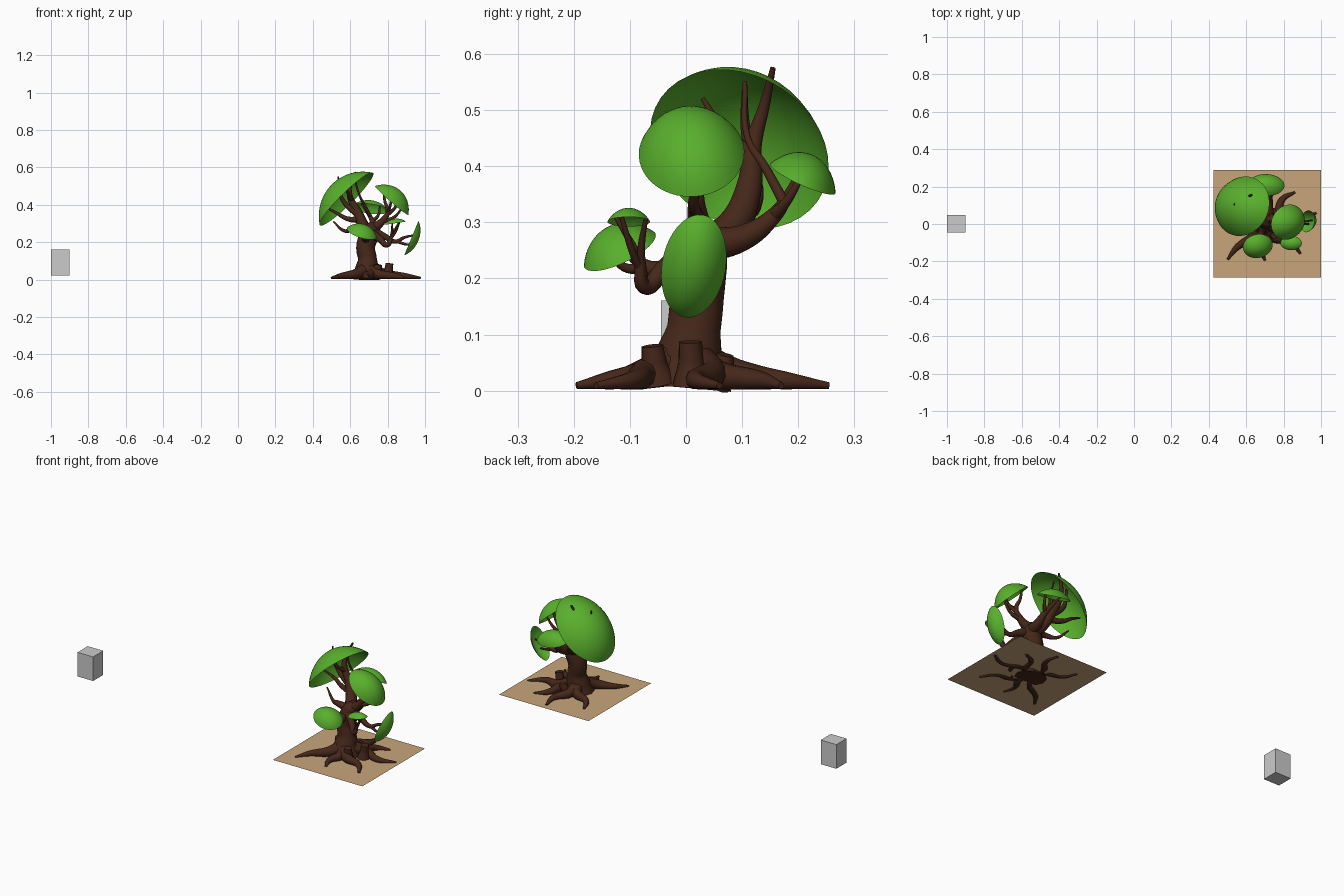
import bpy, bmesh, math
from mathutils import Vector, Matrix


def material(name, rgb):
    m = bpy.data.materials.new(name)
    m.diffuse_color = (*rgb, 1)
    return m


WOOD = material("wood", (0.06, 0.02, 0.01))
LEAF = material("leaf", (0.1, 0.43, 0.026))
SOIL = material("soil", (0.58, 0.38, 0.2))


def add_mesh(name, bm, mat=None, smooth=False):
    me = bpy.data.meshes.new(name)
    bm.to_mesh(me)
    bm.free()
    ob = bpy.data.objects.new(name, me)
    bpy.context.collection.objects.link(ob)
    if mat:
        me.materials.append(mat)
    for p in me.polygons:
        p.use_smooth = smooth
    return ob


def limbs(name, paths):
    """Tapered round limbs; each path is a list of (x, y, z, radius)."""
    cu = bpy.data.curves.new(name, 'CURVE')
    cu.dimensions = '3D'
    cu.bevel_depth = 1
    cu.bevel_resolution = 3
    cu.resolution_u = 6
    cu.use_fill_caps = True
    for path in paths:
        sp = cu.splines.new('BEZIER')
        sp.bezier_points.add(len(path) - 1)
        for bp, (x, y, z, r) in zip(sp.bezier_points, path):
            bp.co = (x, y, z)
            bp.radius = r
            bp.handle_left_type = bp.handle_right_type = 'AUTO'
    tmp = bpy.data.objects.new(name + "_curve", cu)
    bpy.context.collection.objects.link(tmp)
    bpy.context.view_layer.update()
    me = bpy.data.meshes.new_from_object(
        tmp.evaluated_get(bpy.context.evaluated_depsgraph_get()))
    bpy.data.objects.remove(tmp)
    bm = bmesh.new()
    bm.from_mesh(me)
    return add_mesh(name, bm, WOOD, True)


def canopy(name, center, normal, long_axis, a, b, depth):
    """Open curved shell: spherical cap stretched to an elliptical rim."""
    bm = bmesh.new()
    bmesh.ops.create_uvsphere(bm, u_segments=40, v_segments=32, radius=1)
    ang = math.radians(180 / 32 * 10)
    c, s = math.cos(ang), math.sin(ang)
    bmesh.ops.delete(bm, geom=[v for v in bm.verts if v.co.z < c - 1e-4], context='VERTS')
    n = Vector(normal).normalized()
    u = Vector(long_axis)
    u = (u - n * u.dot(n)).normalized()
    w = n.cross(u)
    for v in bm.verts:
        x, y, z = v.co
        v.co = Vector(center) + u * (a * x / s) + w * (b * y / s) + n * (depth * (z - c) / (1 - c))
    return add_mesh(name, bm, LEAF, True)


# Separate grey reference block
bm = bmesh.new()
bmesh.ops.create_cube(bm, size=1, matrix=Matrix.Translation((-0.95, 0.002, 0.091))
                      @ Matrix.Diagonal((0.1, 0.093, 0.14, 1)))
add_mesh("block", bm)

# Ground sheet
bm = bmesh.new()
bmesh.ops.create_grid(bm, x_segments=1, y_segments=1, size=0.2875,
                      matrix=Matrix.Translation((0.7115, 0.002, 0.009)))
add_mesh("ground_sheet", bm, SOIL)

# Trunk
limbs("trunk", [[(0.69, 0.0, 0.005, 0.085), (0.69, 0.004, 0.05, 0.066), (0.692, 0.014, 0.11, 0.05),
                 (0.682, 0.02, 0.17, 0.05), (0.698, 0.024, 0.23, 0.052),
                 (0.715, 0.028, 0.28, 0.042), (0.72, 0.03, 0.305, 0.015)]])

# Roots: from the trunk foot out to each tip, with a slight bend
roots = []
for tx, ty, bend in [(0.50, -0.19, 0.01), (0.89, -0.16, -0.02), (0.975, 0.06, 0.025),
                     (0.72, 0.255, 0.02), (0.53, 0.18, -0.02), (0.70, -0.195, 0.015),
                     (0.86, 0.17, -0.02)]:
    base, tip = Vector((0.69, 0.0, 0)), Vector((tx, ty, 0))
    side = Vector((base.y - tip.y, tip.x - base.x, 0)).normalized() * bend
    p1, p2 = base.lerp(tip, 0.35) + side, base.lerp(tip, 0.68) - side
    roots.append([(base.x, base.y, 0.055, 0.045), (p1.x, p1.y, 0.03, 0.027),
                  (p2.x, p2.y, 0.019, 0.017), (tip.x, tip.y, 0.009, 0.006)])
limbs("roots", roots)

# Cut stumps rising beside the trunk
limbs("stumps", [
    [(0.80, 0.01, 0.01, 0.035), (0.805, 0.009, 0.05, 0.023), (0.81, 0.008, 0.087, 0.021)],
    [(0.74, -0.05, 0.012, 0.035), (0.745, -0.056, 0.045, 0.024), (0.75, -0.06, 0.08, 0.02)],
    [(0.73, 0.05, 0.012, 0.03), (0.74, 0.065, 0.04, 0.022), (0.745, 0.07, 0.064, 0.016)]])

# Branches, grouped by the canopy they carry
limbs("large_canopy_branches", [
    [(0.70, 0.03, 0.25, 0.036), (0.668, 0.085, 0.295, 0.03), (0.64, 0.112, 0.36, 0.024),
     (0.60, 0.12, 0.44, 0.016), (0.60, 0.14, 0.51, 0.01), (0.63, 0.155, 0.575, 0.005)],
    [(0.64, 0.11, 0.35, 0.02), (0.57, 0.115, 0.41, 0.013), (0.54, 0.105, 0.48, 0.008), (0.535, 0.105, 0.55, 0.004)],
    [(0.655, 0.10, 0.32, 0.02), (0.585, 0.12, 0.325, 0.013), (0.52, 0.13, 0.36, 0.008), (0.46, 0.12, 0.39, 0.004)],
    [(0.61, 0.12, 0.42, 0.013), (0.59, 0.07, 0.46, 0.009), (0.56, 0.03, 0.52, 0.004)],
    [(0.68, 0.03, 0.26, 0.024), (0.62, 0.03, 0.27, 0.016), (0.57, 0.06, 0.26, 0.009), (0.51, 0.09, 0.31, 0.004)]])
limbs("right_canopy_branches", [
    [(0.71, 0.03, 0.265, 0.034), (0.765, 0.022, 0.305, 0.02), (0.80, 0.02, 0.36, 0.012),
     (0.785, 0.035, 0.42, 0.008), (0.775, 0.04, 0.50, 0.004)],
    [(0.795, 0.02, 0.345, 0.012), (0.84, 0.0, 0.385, 0.008), (0.87, -0.01, 0.455, 0.004)],
    [(0.77, 0.02, 0.31, 0.014), (0.83, 0.015, 0.33, 0.009), (0.89, 0.02, 0.40, 0.004)],
    [(0.80, 0.02, 0.36, 0.01), (0.815, -0.02, 0.40, 0.007), (0.82, -0.045, 0.47, 0.004)]])
limbs("side_canopy_branches", [
    [(0.71, 0.02, 0.26, 0.03), (0.785, 0.01, 0.23, 0.017), (0.84, 0.01, 0.203, 0.012),
     (0.89, 0.012, 0.225, 0.008), (0.955, 0.02, 0.24, 0.004)],
    [(0.85, 0.01, 0.205, 0.01), (0.89, 0.0, 0.19, 0.007), (0.935, 0.0, 0.185, 0.004)]])
limbs("small_canopy_branches", [
    [(0.71, 0.01, 0.25, 0.028), (0.76, -0.04, 0.215, 0.018), (0.80, -0.075, 0.185, 0.013),
     (0.82, -0.085, 0.235, 0.008), (0.825, -0.125, 0.31, 0.004)],
    [(0.80, -0.076, 0.19, 0.01), (0.83, -0.08, 0.25, 0.007), (0.86, -0.072, 0.305, 0.004)],
    [(0.81, -0.08, 0.21, 0.008), (0.845, -0.1, 0.26, 0.006), (0.865, -0.115, 0.31, 0.004)]])
limbs("front_canopy_branches", [
    [(0.69, 0.0, 0.23, 0.028), (0.68, -0.05, 0.215, 0.017), (0.67, -0.085, 0.23, 0.011), (0.645, -0.12, 0.28, 0.005)],
    [(0.675, -0.07, 0.22, 0.012), (0.69, -0.11, 0.22, 0.008), (0.70, -0.14, 0.255, 0.004)]])
limbs("back_canopy_branches", [
    [(0.71, 0.03, 0.26, 0.035), (0.72, 0.10, 0.272, 0.024), (0.72, 0.155, 0.31, 0.015),
     (0.70, 0.18, 0.345, 0.01), (0.66, 0.21, 0.405, 0.004)],
    [(0.72, 0.155, 0.31, 0.012), (0.75, 0.185, 0.345, 0.008), (0.76, 0.215, 0.405, 0.004)],
    [(0.71, 0.175, 0.335, 0.01), (0.675, 0.14, 0.40, 0.008), (0.65, 0.11, 0.45, 0.006), (0.62, 0.105, 0.55, 0.004)]])

# Leaf canopies
canopy("large_canopy", (0.58, 0.095, 0.43), (-0.68, 0.2, 0.70), (0.7, -0.1, 0.72), 0.2, 0.162, 0.11)
canopy("right_canopy", (0.822, 0.01, 0.423), (0.66, -0.1, 0.75), (-0.75, -0.15, 0.66), 0.118, 0.094, 0.07)
canopy("side_canopy", (0.927, 0.014, 0.222), (0.92, 0.0, -0.38), (0.38, 0.15, 0.92), 0.1, 0.057, 0.04)
canopy("front_canopy", (0.662, -0.118, 0.25), (0.28, -0.4, 0.87), (1, 0, -0.3), 0.083, 0.07, 0.045)
canopy("small_canopy", (0.84, -0.102, 0.301), (-0.15, 0, 1), (1, 0, 0.15), 0.058, 0.038, 0.024)
canopy("back_canopy", (0.707, 0.208, 0.378), (0.12, 0.4, 0.9), (1, 0, -0.13), 0.098, 0.064, 0.045)
